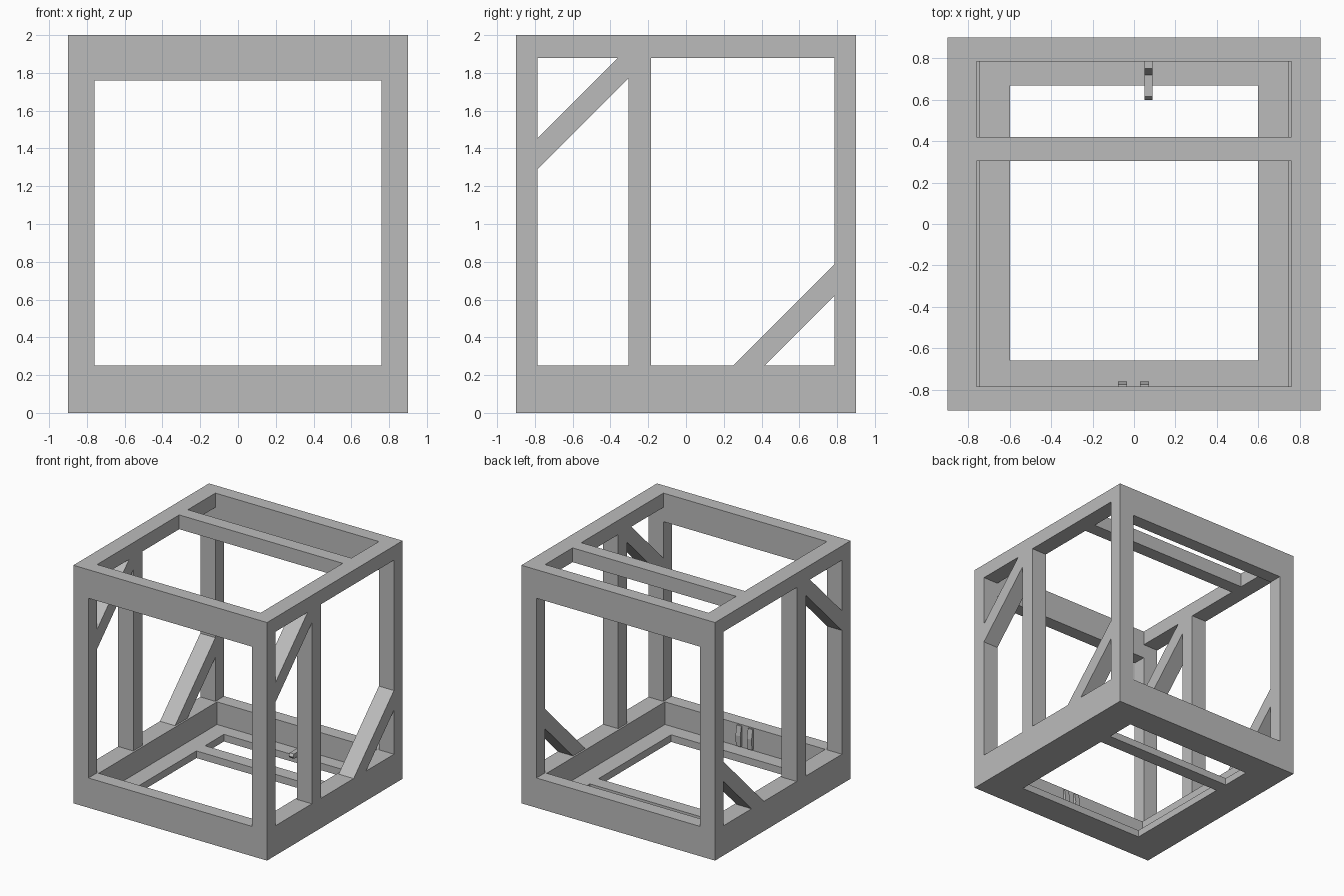
import bpy

cube = bpy.data.objects.get("Cube")
if cube:
    bpy.data.objects.remove(cube, do_unlink=True)

grey = bpy.data.materials.new("light_grey")
grey.use_nodes = True
colour = (0.5, 0.5, 0.5, 1)
grey.diffuse_color = colour
grey.node_tree.nodes["Principled BSDF"].inputs["Base Color"].default_value = colour


def prism(name, profile, x0, x1):
    """Extrude a (y, z) profile along x."""
    n = len(profile)
    verts = [(x, y, z) for x in (x0, x1) for y, z in profile]
    faces = [tuple(range(n))[::-1], tuple(range(n, 2 * n))]
    faces += [(i, (i + 1) % n, (i + 1) % n + n, i + n) for i in range(n)]
    mesh = bpy.data.meshes.new(name)
    mesh.from_pydata(verts, [], faces)
    mesh.materials.append(grey)
    # Outward normals whichever way the profile runs
    area = sum(a[0] * b[1] - b[0] * a[1]
               for a, b in zip(profile, profile[1:] + profile[:1]))
    if area < 0:
        mesh.flip_normals()
    obj = bpy.data.objects.new(name, mesh)
    bpy.context.collection.objects.link(obj)
    return obj


def box(name, x, y, z):
    return prism(name, [(y[0], z[0]), (y[1], z[0]), (y[1], z[1]), (y[0], z[1])], *x)


def carve(target, cutter):
    mod = target.modifiers.new("opening", "BOOLEAN")
    mod.operation = "DIFFERENCE"
    mod.solver = "EXACT"
    mod.object = cutter
    bpy.context.view_layer.objects.active = target
    bpy.ops.object.modifier_apply(modifier=mod.name)
    bpy.data.objects.remove(cutter, do_unlink=True)


# Main dimensions
IN_X, IN_Y = 0.76, 0.785          # inside faces of the corner posts
SILL, HEAD, FLOOR = 0.25, 1.88, 0.06
POST = (-0.305, -0.185)           # middle side posts
BAR = (0.305, 0.42)               # cross bars in roof and floor

# Frame: one block, carved out
frame = box("frame", (-0.9, 0.9), (-0.9, 0.9), (0, 2))
carve(frame, box("interior", (-IN_X, IN_X), (-IN_Y, IN_Y), (SILL, HEAD)))
carve(frame, box("front_back_opening", (-IN_X, IN_X), (-1, 1), (SILL, 1.76)))
carve(frame, box("tray_recess", (-0.745, 0.745), (-IN_Y, IN_Y), (FLOOR, 1)))

# Roof and floor openings on either side of the cross bars
for y in ((-IN_Y, BAR[0]), (BAR[1], IN_Y)):
    carve(frame, box("roof_opening", (-IN_X, IN_X), y, (1, 3)))
for y in ((-0.66, BAR[0]), (BAR[1], 0.67)):
    carve(frame, box("floor_opening", (-0.6, 0.6), y, (-1, 1)))

# Side openings, leaving middle posts and diagonal braces
side_openings = [
    [(-IN_Y, 1.455), (-0.36, HEAD), (-IN_Y, HEAD)],
    [(-IN_Y, SILL), (POST[0], SILL), (POST[0], 1.77), (-IN_Y, 1.29)],
    [(POST[1], SILL), (0.25, SILL), (IN_Y, 0.785), (IN_Y, HEAD), (POST[1], HEAD)],
    [(0.415, SILL), (IN_Y, SILL), (IN_Y, 0.62)],
]
for profile in side_openings:
    carve(frame, prism("side_opening", profile, -1, 1))

# Two small wedge tabs inside the front wall
for name, x in (("right_tab", -0.055), ("left_tab", 0.05)):
    prism(name, [(-IN_Y, 0.07), (-0.765, 0.07), (-0.76, 0.16),
                 (-0.775, 0.24), (-IN_Y, 0.24)], x - 0.022, x + 0.022)

# Hook on the back wall, with a foot reaching over the floor opening
prism("back_hook", [(IN_Y, FLOOR), (0.615, FLOOR), (0.6, 0.08), (0.615, 0.1),
                    (0.72, 0.1), (0.75, 0.2), (IN_Y, 0.2)], 0.05, 0.09)
